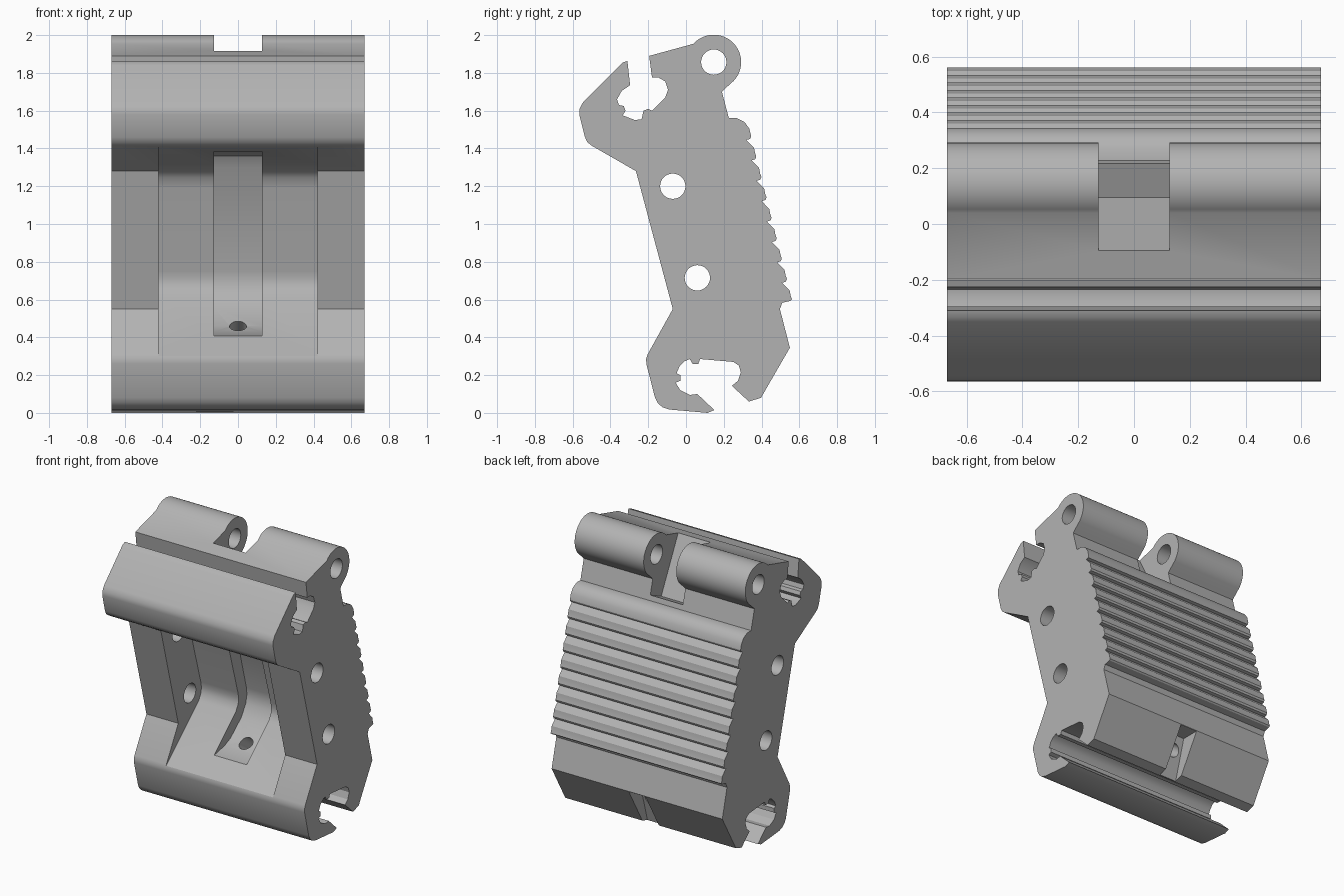
import bpy
import bmesh
import math
from mathutils import Vector

HALF_WIDTH = 0.67

default_cube = bpy.data.objects.get("Cube")
if default_cube:
    bpy.data.objects.remove(default_cube, do_unlink=True)

metal = bpy.data.materials.new("plain grey metal")
metal.use_nodes = True
grey = (0.45, 0.45, 0.45, 1.0)
metal.diffuse_color = grey
metal.node_tree.nodes["Principled BSDF"].inputs["Base Color"].default_value = grey


def arc(centre, radius, start, end, steps):
    """Points (y, z) on an arc, angles in degrees."""
    points = []
    for i in range(steps + 1):
        angle = math.radians(start + (end - start) * i / steps)
        points.append((centre[0] + radius * math.cos(angle),
                       centre[1] + radius * math.sin(angle)))
    return points


def add_object(name, bm):
    bmesh.ops.recalc_face_normals(bm, faces=bm.faces)
    mesh = bpy.data.meshes.new(name)
    bm.to_mesh(mesh)
    bm.free()
    mesh.materials.append(metal)
    obj = bpy.data.objects.new(name, mesh)
    bpy.context.scene.collection.objects.link(obj)
    return obj


def prism(name, profile, half_width):
    """Extrude a (y, z) profile sideways, centred on x = 0."""
    bm = bmesh.new()
    face = bm.faces.new([bm.verts.new((-half_width, y, z)) for y, z in profile])
    result = bmesh.ops.extrude_face_region(bm, geom=[face])
    moved = [v for v in result["geom"] if isinstance(v, bmesh.types.BMVert)]
    bmesh.ops.translate(bm, verts=moved, vec=(2 * half_width, 0, 0))
    return add_object(name, bm)


def drill(name, start, end, radius):
    """Round cutter between two points."""
    start, end = Vector(start), Vector(end)
    axis = end - start
    bm = bmesh.new()
    bmesh.ops.create_cone(bm, cap_ends=True, segments=32, radius1=radius,
                          radius2=radius, depth=axis.length)
    obj = add_object(name, bm)
    obj.rotation_mode = "QUATERNION"
    obj.rotation_quaternion = axis.to_track_quat("Z", "Y")
    obj.location = (start + end) / 2
    return obj


def cut(target, cutter):
    """Subtract the cutter, then throw it away."""
    cutter.hide_render = True
    bpy.context.view_layer.objects.active = target
    modifier = target.modifiers.new("cut", "BOOLEAN")
    modifier.operation = "DIFFERENCE"
    modifier.solver = "EXACT"
    modifier.object = cutter
    bpy.ops.object.modifier_apply(modifier=modifier.name)
    bpy.data.objects.remove(cutter, do_unlink=True)


# Front edge of the side outline, from foot to upper jaw
front_edge = [(-0.164, 0.08), (-0.21, 0.26), (-0.211, 0.285), (-0.203, 0.31),
              (-0.07, 0.55), (-0.265, 1.28), (-0.5, 1.415), (-0.522, 1.433),
              (-0.535, 1.46), (-0.565, 1.58), (-0.563, 1.61), (-0.545, 1.645),
              (-0.35, 1.84), (-0.335, 1.855), (-0.31, 1.863)]

# Upper rod channel with two small ribs
upper_channel = [(-0.296, 1.735), (-0.34, 1.705), (-0.365, 1.66), (-0.355, 1.63),
                 (-0.33, 1.625), (-0.32, 1.6), (-0.335, 1.575), (-0.27, 1.55),
                 (-0.235, 1.555), (-0.225, 1.6), (-0.2, 1.61), (-0.18, 1.6),
                 (-0.11, 1.67), (-0.095, 1.71), (-0.11, 1.755), (-0.145, 1.775),
                 (-0.18, 1.775), (-0.195, 1.89)]

# Round hinge ear and rear shoulder
ear_centre = (0.147, 1.857)
ear = arc(ear_centre, 0.145, 138, -43, 24)
shoulder = [(0.205, 1.715), (0.19, 1.7), (0.227, 1.56), (0.27, 1.56),
            (0.31, 1.54), (0.335, 1.505)]

# Row of grip ridges down the back
ridges = []
TEETH = 8
for i in range(TEETH + 1):
    y, z = 0.345 + 0.027 * i, 1.465 - 0.108 * i
    if i:
        ridges += [(y - 0.025, z + 0.06), (y - 0.012, z + 0.047), (y - 0.007, z + 0.02)]
    ridges.append((y, z))
    if i < TEETH:
        ridges += [(y - 0.005, z - 0.014), (y - 0.025, z - 0.02)]

# Rear heel and lower rod channel with two small ribs
heel = [(0.553, 0.593), (0.51, 0.583), (0.497, 0.55), (0.55, 0.345),
        (0.397, 0.08), (0.333, 0.06)]
lower_channel = [(0.243, 0.143), (0.275, 0.17), (0.29, 0.215), (0.28, 0.25),
                 (0.25, 0.27), (0.075, 0.285), (0.065, 0.26), (0.035, 0.26),
                 (0.02, 0.285), (-0.01, 0.272), (-0.035, 0.245), (-0.05, 0.21),
                 (-0.03, 0.2), (-0.03, 0.17), (-0.055, 0.16), (-0.03, 0.12),
                 (0.02, 0.095), (0.06, 0.1)]
sole = [(0.15, 0.015), (0.115, 0.0), (-0.09, 0.018), (-0.125, 0.03), (-0.15, 0.053)]

body = prism("clamp_body", front_edge + upper_channel + ear + shoulder + ridges
             + heel + lower_channel + sole, HALF_WIDTH)

# Wide front pocket with a curved floor
cut(body, prism("front_pocket", [
    (-0.7, 1.3), (-0.5, 1.412), (-0.1, 1.32), (0.0, 1.285), (0.04, 1.245),
    (0.055, 1.19), (0.182, 0.75), (0.19, 0.71), (0.185, 0.67), (0.16, 0.625),
    (-0.207, 0.3), (-0.7, 0.3)], 0.42))

# Deeper central groove
cut(body, prism("centre_groove", [
    (-0.6, 1.385), (0.02, 1.385), (0.09, 1.36), (0.13, 1.3), (0.277, 0.75),
    (0.283, 0.7), (0.27, 0.64), (0.22, 0.56), (0.1, 0.46), (0.03, 0.43),
    (-0.082, 0.408), (-0.6, 0.408)], 0.128))

# Gap between the two ears
cut(body, prism("ear_gap", [
    (-0.12, 1.965), (0.095, 1.54), (0.24, 1.605), (0.5, 1.75),
    (0.5, 2.1), (-0.12, 2.1)], 0.128))

# Small notch in the rear heel
cut(body, prism("heel_notch", [
    (0.42, 0.343), (0.33, 0.03), (0.7, 0.03), (0.7, 0.343)], 0.065))

# Cross holes and the slanted bolt hole
for y, z in (ear_centre, (-0.07, 1.2), (0.06, 0.715)):
    cut(body, drill("cross_hole", (-1, y, z), (1, y, z), 0.067))
cut(body, drill("bolt_hole", (0, 0.03, 0.5), (0, 0.46, 0.2), 0.045))

# Smooth the rounded parts, keep the corners crisp
bpy.ops.object.select_all(action="DESELECT")
body.select_set(True)
bpy.context.view_layer.objects.active = body
bpy.ops.object.shade_smooth_by_angle(angle=math.radians(30))
